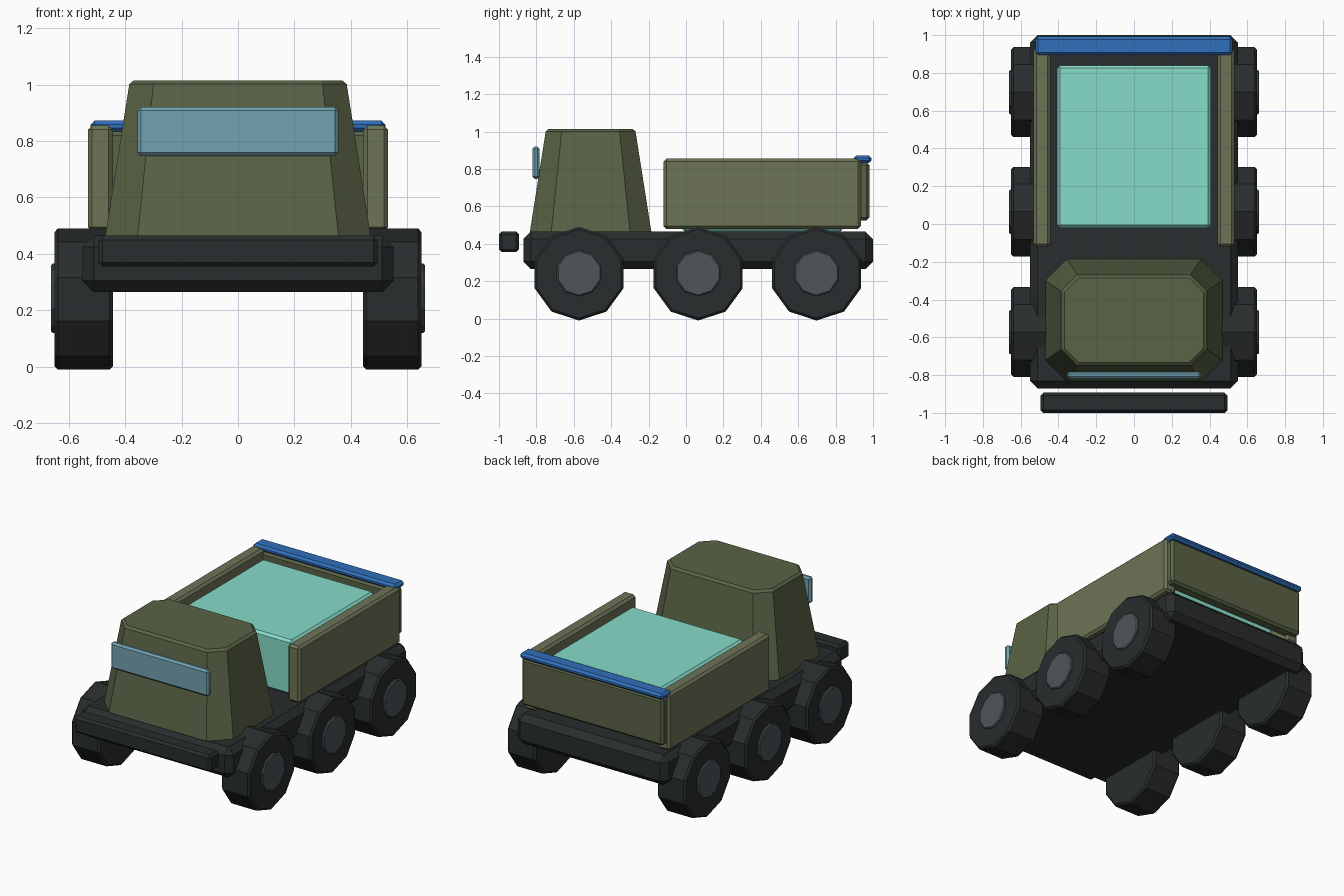
import bpy, bmesh
from math import radians
from mathutils import Matrix

if "Cube" in bpy.data.objects:
    bpy.data.objects.remove(bpy.data.objects["Cube"])


def material(name, rgb):
    m = bpy.data.materials.new(name)
    m.diffuse_color = (*rgb, 1)
    m.use_nodes = True
    m.node_tree.nodes["Principled BSDF"].inputs["Base Color"].default_value = m.diffuse_color
    return m


DARK = material("dark_rubber", (0.022, 0.026, 0.026))
HUB = material("hub_grey", (0.075, 0.09, 0.1))
OLIVE = material("olive", (0.10, 0.125, 0.06))
SAGE = material("light_olive", (0.155, 0.175, 0.095))
GLASS = material("glass_blue", (0.17, 0.36, 0.44))
TEAL = material("teal", (0.24, 0.72, 0.59))
BLUE = material("rail_blue", (0.03, 0.16, 0.5))


def finish(name, bm, mat, bevel):
    bmesh.ops.recalc_face_normals(bm, faces=bm.faces)
    me = bpy.data.meshes.new(name)
    bm.to_mesh(me)
    bm.free()
    me.materials.append(mat)
    ob = bpy.data.objects.new(name, me)
    bpy.context.collection.objects.link(ob)
    mod = ob.modifiers.new("bevel", 'BEVEL')
    mod.width = bevel
    mod.segments = 1
    mod.limit_method = 'ANGLE'
    mod.angle_limit = radians(50)
    return ob


def box(name, x, y, z, mat, bevel=0.015):
    bm = bmesh.new()
    size = [b - a for a, b in (x, y, z)]
    mid = [(a + b) / 2 for a, b in (x, y, z)]
    bmesh.ops.create_cube(bm, size=1, matrix=Matrix.Translation(mid) @ Matrix.Diagonal((*size, 1)))
    return finish(name, bm, mat, bevel)


def disc(name, x, y, z, r, mat, bevel):
    # ten-sided cylinder along x, with a flat side down
    bm = bmesh.new()
    mx = Matrix.Translation(((x[0] + x[1]) / 2, y, z)) @ Matrix.Rotation(radians(90), 4, 'Y')
    bmesh.ops.create_cone(bm, cap_ends=True, segments=10, radius1=r, radius2=r,
                          depth=abs(x[1] - x[0]), matrix=mx @ Matrix.Rotation(radians(90), 4, 'Z'))
    return finish(name, bm, mat, bevel)


def octagon(bm, hx, y0, y1, z, c):
    pts = [(-hx + c, y0), (hx - c, y0), (hx, y0 + c), (hx, y1 - c),
           (hx - c, y1), (-hx + c, y1), (-hx, y1 - c), (-hx, y0 + c)]
    return [bm.verts.new((px, py, z)) for px, py in pts]


# Chassis and front bumper
box("chassis", (-0.55, 0.55), (-0.87, 1.0), (0.265, 0.465), DARK, 0.04)
box("front_bumper", (-0.495, 0.495), (-1.0, -0.893), (0.355, 0.465), DARK)

# Cab: tapered body with cut corners
bm = bmesh.new()
low = octagon(bm, 0.472, -0.837, -0.183, 0.45, 0.115)
high = octagon(bm, 0.383, -0.748, -0.272, 1.015, 0.085)
bm.faces.new(low)
bm.faces.new(high)
for i in range(8):
    j = (i + 1) % 8
    bm.faces.new((low[i], low[j], high[j], high[i]))
finish("cab", bm, OLIVE, 0.014)
box("windscreen", (-0.356, 0.356), (-0.82, -0.783), (0.747, 0.92), GLASS, 0.012)

# Cargo bed
for side, s in (("left", -1), ("right", 1)):
    box(side + "_bed_wall", sorted((s * 0.443, s * 0.532)), (-0.12, 0.935), (0.48, 0.855), SAGE)
box("tailgate", (-0.515, 0.515), (0.895, 0.98), (0.525, 0.835), OLIVE)
box("tailgate_rail", (-0.522, 0.522), (0.895, 0.992), (0.832, 0.872), BLUE, 0.014)
box("cargo_block", (-0.408, 0.408), (-0.02, 0.84), (0.465, 0.825), TEAL)

# Six wheels with hubs
for side, s in (("left", -1), ("right", 1)):
    for place, y in (("front", -0.572), ("middle", 0.065), ("rear", 0.698)):
        disc(f"{side}_{place}_wheel", (s * 0.443, s * 0.65), y, 0.24, 0.25, DARK, 0.012)
        disc(f"{side}_{place}_hub", (s * 0.60, s * 0.662), y, 0.243, 0.123, HUB, 0.006)
